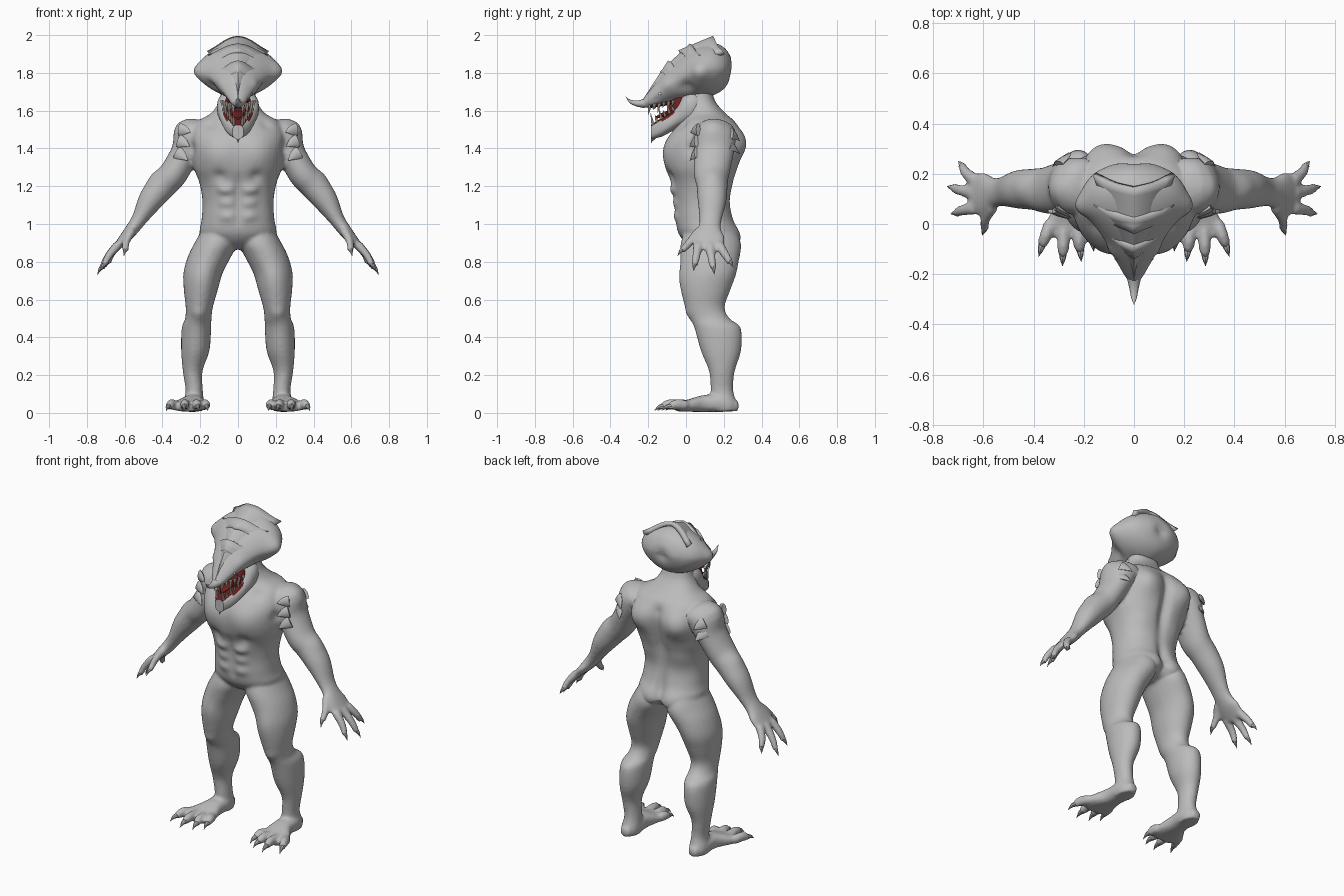
import bpy, bmesh, math
from mathutils import Vector

cube = bpy.data.objects.get("Cube")
if cube:
    bpy.data.objects.remove(cube)

X, Y, Z = Vector((1, 0, 0)), Vector((0, 1, 0)), Vector((0, 0, 1))
BOTH = (1, -1)


def material(name, colour):
    mat = bpy.data.materials.new(name)
    mat.use_nodes = True
    mat.diffuse_color = (*colour, 1)
    mat.node_tree.nodes["Principled BSDF"].inputs["Base Color"].default_value = (*colour, 1)
    return mat


SKIN = material("grey skin", (.5, .5, .5))
MOUTH = material("mouth red", (.15, .014, .012))
TEETH = material("tooth ivory", (.8, .77, .7))


def select(*objs):
    bpy.ops.object.select_all(action='DESELECT')
    for obj in objs:
        obj.select_set(True)
    bpy.context.view_layer.objects.active = objs[0]


def finish(name, bm, mat=SKIN, angle=40):
    bmesh.ops.recalc_face_normals(bm, faces=bm.faces)
    mesh = bpy.data.meshes.new(name)
    bm.to_mesh(mesh)
    bm.free()
    mesh.materials.append(mat)
    obj = bpy.data.objects.new(name, mesh)
    bpy.context.collection.objects.link(obj)
    select(obj)
    bpy.ops.object.shade_smooth_by_angle(angle=math.radians(angle))
    return obj


def spline(rows, steps):
    """Smooth the section list with a Catmull-Rom curve."""
    rows = [Vector(r) for r in rows]
    pts = [rows[0]] + rows + [rows[-1]]
    out = []
    for p, q, r, s in zip(pts, pts[1:], pts[2:], pts[3:]):
        for k in range(steps):
            t = k / steps
            out.append((q * 2 + (r - p) * t + (p * 2 - q * 5 + r * 4 - s) * t * t
                        + (q * 3 - p - r * 3 + s) * t ** 3) / 2)
    return out + [rows[-1]]


def add_loft(bm, rows, axis=None, sides=(1,), n=24, steps=4, power=2):
    """Skin rows of (x, y, z, half width, half depth) with superellipse rings."""
    rows = spline(rows, steps)
    lead = axis or Vector((rows[-1] - rows[0])[:3]).normalized()
    ref = Z if abs(lead.y) > .8 else Y
    for side in sides:
        rings = []
        for i, row in enumerate(rows):
            ahead, behind = rows[min(i + 1, len(rows) - 1)], rows[max(i - 1, 0)]
            t = axis or Vector((ahead - behind)[:3]).normalized()
            u = t.cross(ref).normalized()
            v = u.cross(t).normalized()
            ring = []
            for k in range(n):
                c, s = math.cos(math.tau * k / n), math.sin(math.tau * k / n)
                p = (Vector(row[:3]) + u * max(row[3], .001) * math.copysign(abs(c) ** (2 / power), c)
                     + v * max(row[4], .001) * math.copysign(abs(s) ** (2 / power), s))
                p.x *= side
                ring.append(bm.verts.new(p))
            rings.append(ring)
        for a, b in zip(rings, rings[1:]):
            for k in range(n):
                bm.faces.new((a[k], a[k - 1], b[k - 1], b[k]))
        bm.faces.new(rings[0])
        bm.faces.new(rings[-1])


def loft(name, rows, mat=SKIN, **options):
    bm = bmesh.new()
    add_loft(bm, rows, **options)
    return finish(name, bm, mat)


def upright(sections):
    """Turn (depth, half width, underside, top) into loft rows along y."""
    return [(0, y, (b + t) / 2, w, (t - b) / 2) for y, w, b, t in sections]


def spikes(name, items, mat=SKIN, sides=BOTH, bend=.15, flat=1):
    """Curved cones from (base, tip, radius)."""
    bm = bmesh.new()
    for base, tip, r in items:
        a, b = Vector(base), Vector(tip)
        mid = (a + b) / 2 + Z * (b - a).length * bend
        add_loft(bm, [(*a, r, r * flat), (*mid, r * .7, r * .7 * flat), (*b, 0, 0)],
                 sides=sides, n=8, steps=3)
    return finish(name, bm, mat)


def sculpt(obj, bumps):
    """Push the surface along its normals: (x, y, z, radius, height), mirrored."""
    normals = [v.normal.copy() for v in obj.data.vertices]
    for v, nrm in zip(obj.data.vertices, normals):
        p = Vector((abs(v.co.x), v.co.y, v.co.z))
        push = sum(h * math.exp(-((p - Vector((x, y, z))).length / r) ** 2 * 2)
                   for x, y, z, r, h in bumps)
        v.co += nrm * push
    obj.data.update()


# Torso and neck: height, half width, front, back
profile = [(.865, .03, .06, .17), (.9, .12, .0, .27), (.95, .2, -.04, .28), (1.02, .193, -.055, .255),
           (1.12, .188, -.06, .235), (1.22, .205, -.08, .25), (1.3, .235, -.105, .275), (1.4, .25, -.11, .29),
           (1.47, .25, -.085, .29), (1.54, .22, -.03, .26), (1.585, .145, .0, .21), (1.65, .1, .0, .155),
           (1.74, .09, .03, .13)]
torso = loft("body", [(0, (f + b) / 2, z, w, (b - f) / 2) for z, w, f, b in profile],
             axis=Z, n=40, power=2.3)

# Legs
legs = loft("legs", [(.1, .12, .99, .08, .12), (.117, .122, .9, .113, .15), (.15, .125, .83, .115, .155),
                     (.185, .12, .74, .104, .147), (.197, .105, .65, .09, .13), (.205, .1, .56, .072, .105),
                     (.21, .125, .5, .07, .105), (.22, .167, .45, .078, .123), (.226, .185, .33, .075, .107),
                     (.24, .19, .22, .052, .068), (.232, .19, .12, .046, .06), (.235, .2, .05, .055, .07),
                     (.235, .2, .01, .05, .07)], axis=-Z, sides=BOTH)

# Arms and palms
arms = loft("arms", [(.19, .15, 1.49, .06, .1), (.245, .15, 1.47, .085, .11), (.28, .147, 1.38, .075, .105),
                     (.34, .135, 1.27, .076, .095), (.395, .138, 1.21, .075, .083), (.46, .138, 1.13, .067, .077),
                     (.52, .13, 1.03, .042, .06), (.555, .125, .98, .036, .06), (.595, .12, .93, .03, .085),
                     (.645, .12, .875, .019, .08)], sides=BOTH)

# Feet
feet = loft("feet", [(.235, .278, .035, .025, .025), (.235, .2, .05, .055, .045), (.24, .1, .05, .06, .045),
                     (.255, .02, .04, .09, .034), (.262, -.05, .03, .09, .022)], axis=-Y, sides=BOTH, power=2.5)

# Fingers and toes, each ending in a claw
digits = bmesh.new()
claws = []
fingers = [((.565, .07, .96), (.605, -.045, .83)), ((.635, .065, .89), (.73, .04, .75)),
           ((.64, .125, .885), (.745, .15, .73)), ((.635, .175, .89), (.7, .25, .77))]
for base, tip in fingers:
    a, b = Vector(base), Vector(tip)
    mid, end = a.lerp(b, .4) + X * .01, a.lerp(b, .78)
    add_loft(digits, [(*a, .025, .028), (*mid, .02, .023), (*end, .016, .018)], sides=BOTH, n=12)
    claws.append((a.lerp(b, .7), b, .014))
for x, splay, y in [(.18, -.02, -.11), (.225, -.015, -.15), (.28, .005, -.168), (.335, .045, -.13)]:
    tip = Vector((x + splay, y, .012))
    add_loft(digits, [(x, 0, .04, .026, .028), (x + splay * .4, y + .08, .045, .025, .028),
                      (x + splay * .7, y + .045, .033, .019, .02)], sides=BOTH, n=12)
    claws.append((Vector((x + splay * .65, y + .055, .034)), tip, .016))
digits = finish("digits", digits)
spikes("claws", claws)

# Fuse the body into one skin and model the muscles
select(torso, legs, arms, feet, digits)
bpy.ops.object.join()
remesh = torso.modifiers.new("fuse", 'REMESH')
remesh.mode = 'VOXEL'
remesh.voxel_size = .01
soften = torso.modifiers.new("soften", 'SMOOTH')
soften.iterations = 5
for mod in (remesh.name, soften.name):
    bpy.ops.object.modifier_apply(modifier=mod)
muscles = [(.11, -.1, 1.37, .13, .02), (.1, -.09, 1.25, .05, -.014), (.13, .29, 1.42, .12, .045),
           (.09, .27, .9, .11, .02), (.21, -.03, 1.18, .05, -.008), (.15, -.02, 1.54, .05, -.01),
           (.29, .14, 1.5, .07, .018), (.24, .03, 1.4, .05, -.012), (.13, .24, 1.2, .1, .01),
           (.19, -.03, .72, .09, .01), (.21, .02, .53, .04, .008), (.05, .03, 1.6, .04, .012),
           (.43, .14, 1.23, .06, .012)]
muscles += [(x, -.07, z, .04, .013) for z in (1.04, 1.11, 1.18) for x in (.05, .085)]
muscles += [(0, -.07, 1 + k * .03, .028, -.008) for k in range(15)]
muscles += [(0, .27, .88 + k * .04, .05, -.018) for k in range(16)]
sculpt(torso, muscles)
torso.data.materials.clear()
torso.data.materials.append(SKIN)
bpy.ops.object.shade_smooth()

# Skull
skull = [(-.23, .02, 1.615, 1.655), (-.17, .06, 1.62, 1.735), (-.09, .1, 1.645, 1.83), (0, .165, 1.66, 1.91),
         (.07, .215, 1.67, 1.945), (.14, .205, 1.68, 1.96), (.2, .16, 1.715, 1.935), (.235, .09, 1.77, 1.89),
         (.25, .03, 1.82, 1.85)]
head = loft("head", upright(skull), axis=Y, n=48, steps=5, power=1.75)
sculpt(head, [(.215, .07, 1.81, .06, .018), (.14, .0, 1.72, .06, -.02), (.0, .24, 1.82, .06, -.02),
              (.08, -.1, 1.74, .04, .012), (.06, -.16, 1.66, .03, -.006)])

# Overlapping crest plates: front y, z, half width, then back y, z, half width, then side drop
for name, y0, z0, w0, y1, z1, w1, drop in [("snout_plate", -.225, 1.665, .02, -.095, 1.865, .085, .055),
                                           ("brow_plate", -.14, 1.805, .075, .02, 1.955, .13, .06),
                                           ("crown_plate", -.04, 1.92, .12, .14, 1.995, .135, .08)]:
    bm = bmesh.new()
    wide, long = 16, 6
    grid = []
    for j in range(long + 1):
        v = j / long
        row = []
        for i in range(wide + 1):
            u = 2 * i / wide - 1
            w = w0 + (w1 - w0) * v
            flare = .03 * v ** 3 * abs(u) ** 5
            x = u * (w + flare)
            y = y0 + (y1 - y0) * v + .05 * abs(u) * (1 - v * .5) + flare
            z = z0 + (z1 - z0) * v - drop * u * u
            row.append(bm.verts.new((x, y, z)))
        grid.append(row)
    for a, b in zip(grid, grid[1:]):
        for k in range(wide):
            bm.faces.new((a[k], a[k + 1], b[k + 1], b[k]))
    plate = finish(name, bm)
    solid = plate.modifiers.new("thickness", 'SOLIDIFY')
    solid.thickness = .025

# Nose horn and chin spike
loft("nose_horn", [(0, -.19, 1.645, .035, .03), (0, -.25, 1.637, .02, .018), (0, -.295, 1.648, .011, .01),
                   (0, -.32, 1.675, .001, .001)], n=12, axis=-Y)
spikes("chin_spike", [((0, -.15, 1.485), (0, -.185, 1.43), .025)], sides=(1,))

# Lower jaw with cheeks that close the corners of the mouth
jaw = [(.1, .085, 1.55, 1.7), (.04, .11, 1.53, 1.71), (-.01, .108, 1.515, 1.69), (-.045, .096, 1.505, 1.635),
       (-.08, .085, 1.488, 1.595), (-.13, .065, 1.462, 1.562), (-.185, .03, 1.45, 1.525)]
lower_jaw = loft("lower_jaw", upright(jaw), axis=-Y, power=2.5)
lower_jaw.data.materials.append(MOUTH)
for face in lower_jaw.data.polygons:
    if face.normal.z > .55 and -.18 < face.center.y < -.045:
        face.material_index = 1

# Mouth lining, palate and tongue
lining = [(.0, .07, 1.57, 1.7), (-.05, .072, 1.56, 1.69), (-.08, .055, 1.54, 1.66), (-.1, .04, 1.53, 1.645)]
loft("mouth_lining", upright(lining), MOUTH, axis=-Y)
loft("palate", [(0, -.08, 1.643, .065, .012), (0, -.19, 1.624, .035, .01)], MOUTH, axis=-Y)
loft("tongue", [(0, -.05, 1.6, .035, .015), (0, -.12, 1.58, .03, .012), (0, -.165, 1.56, .01, .006)],
     MOUTH, axis=-Y)

# Teeth along both jaws
teeth = []
for k in range(6):
    t = k / 5
    x, y = .085 - .06 * t, -.065 - .125 * t
    size = .022 + .02 * (k % 2)
    teeth.append(((x, y, 1.655 - .025 * t), (x, y - .01, 1.645 - .025 * t - size), .0085))
    x, y = .076 - .053 * t, -.065 - .11 * t
    teeth.append(((x, y, 1.6 - .075 * t), (x, y - .012, 1.605 - .06 * t + size), .0075))
spikes("teeth", teeth, TEETH, bend=0)

# Small pale eyes set under the brow
bm = bmesh.new()
for side in BOTH:
    made = bmesh.ops.create_uvsphere(bm, u_segments=12, v_segments=8, radius=.008)
    bmesh.ops.translate(bm, verts=made["verts"], vec=(.07 * side, -.138, 1.69))
finish("eyes", bm, TEETH)

# Jagged shoulder plating, front and back
spikes("shoulder_plating", [((.31, .065, 1.5), (.25, .025, 1.485), .035), ((.315, .055, 1.44), (.255, .02, 1.41), .035),
                            ((.325, .055, 1.38), (.265, .02, 1.335), .035), ((.3, .24, 1.48), (.25, .285, 1.44), .035),
                            ((.3, .23, 1.42), (.26, .285, 1.37), .035)], bend=.05, flat=.4)
